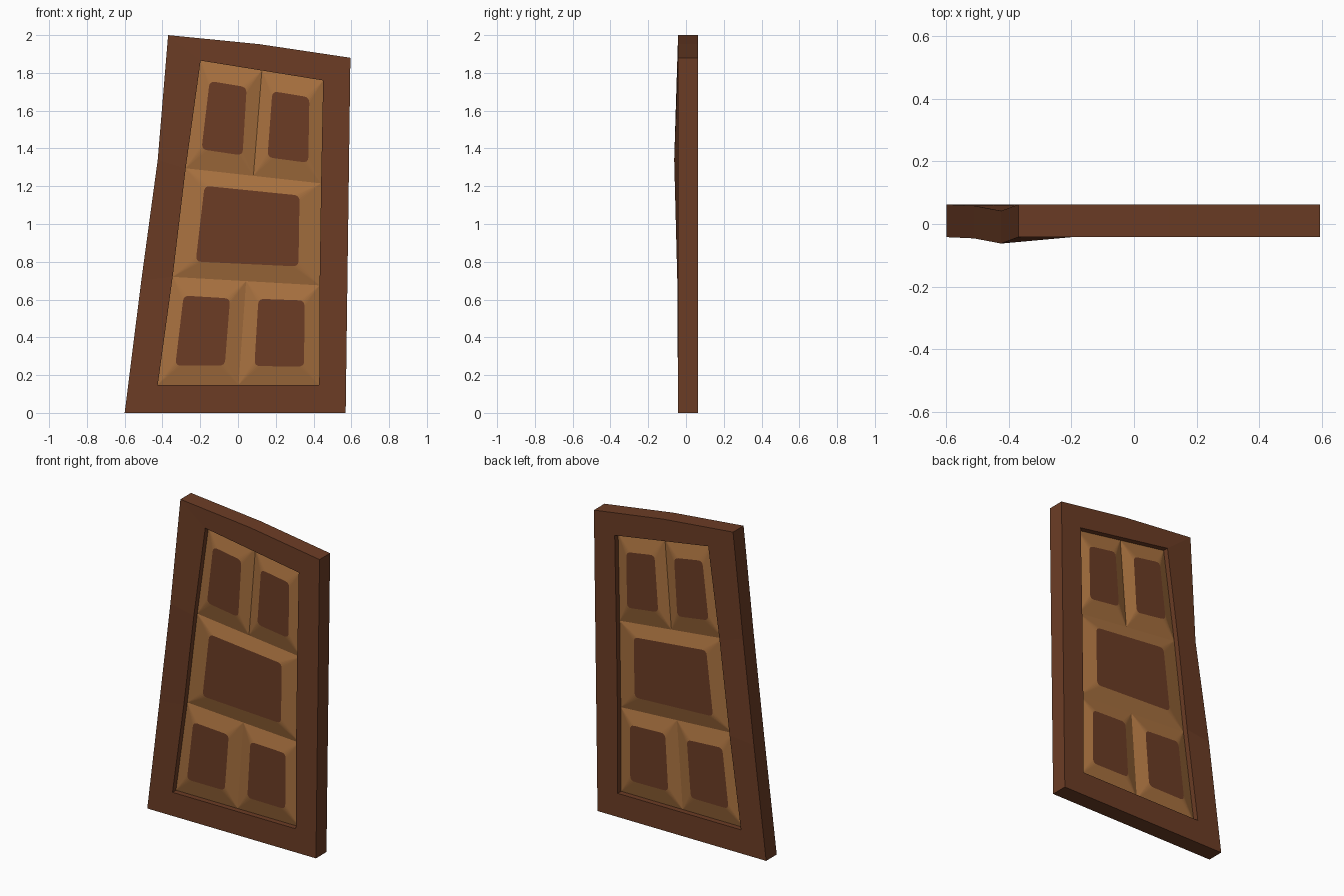
import bpy, bmesh
from mathutils import Vector

if "Cube" in bpy.data.objects:
    bpy.data.objects.remove(bpy.data.objects["Cube"])

FRONT, BACK = -0.042, 0.0625          # frame faces
MID = (FRONT + BACK) / 2
VALLEY, FIELD = 0.018, 0.042          # panel heights measured from the mid plane


def material(name, rgb):
    m = bpy.data.materials.new(name)
    m.diffuse_color = (*rgb, 1)
    m.use_nodes = True
    m.node_tree.nodes["Principled BSDF"].inputs["Base Color"].default_value = m.diffuse_color
    return m


dark = material("dark wood", (0.150, 0.046, 0.0185))
tan = material("tan wood", (0.392, 0.165, 0.050))


def finish(name, bm, mats):
    me = bpy.data.meshes.new(name)
    bm.to_mesh(me)
    bm.free()
    for m in mats:
        me.materials.append(m)
    ob = bpy.data.objects.new(name, me)
    bpy.context.collection.objects.link(ob)
    return ob


# Crooked grid of the panel area: left and right end of each row (x, z)
rows = [((-0.198, 1.865), (0.451, 1.760)), ((-0.277, 1.295), (0.440, 1.215)),
        ((-0.346, 0.720), (0.432, 0.675)), ((-0.425, 0.148), (0.430, 0.148))]
L = [Vector(r[0]) for r in rows]
R = [Vector(r[1]) for r in rows]
M = [(a + b) / 2 for a, b in zip(L, R)]

# Frame: outer loop (x, z, y shift) matched to the inner loop, left edge warped
outer = [(-0.37, 2.0, 0), (0.113, 1.952, 0), (0.595, 1.88, 0), (0.587, 1.27, 0),
         (0.579, 0.68, 0), (0.57, 0, 0), (-0.6, 0, 0), (-0.512, 0.70, -0.004),
         (-0.425, 1.34, -0.0205)]
inner = [L[0], M[0], R[0], R[1], R[2], R[3], L[3], L[2], L[1]]
bm = bmesh.new()
loops = []
for y in (FRONT, BACK):
    loops.append([bm.verts.new((x, y + s, z)) for x, z, s in outer])
    loops.append([bm.verts.new((p.x, y, p.y)) for p in inner])
fo, fi, bo, bi = loops
n = len(outer)
for a, b in ((fo, fi), (fi, bi), (bi, bo), (bo, fo)):
    for i in range(n):
        j = (i + 1) % n
        bm.faces.new((a[i], a[j], b[j], b[i]))
bmesh.ops.recalc_face_normals(bm, faces=bm.faces)
finish("door_frame", bm, [dark])


def rounded(quad, r=0.03, steps=4):
    """One list of arc points for each corner of the quad."""
    arcs = []
    for i, p in enumerate(quad):
        a = p + (quad[i - 1] - p).normalized() * r
        b = p + (quad[(i + 1) % 4] - p).normalized() * r
        arcs.append([a * (1 - t) ** 2 + p * 2 * t * (1 - t) + b * t ** 2
                     for t in (k / steps for k in range(steps + 1))])
    return arcs


def raised_panel(name, cell, field):
    """Sloped border rising to a flat dark field, on both door faces."""
    bm = bmesh.new()
    for side in (-1, 1):
        base = [bm.verts.new((p.x, MID + side * VALLEY, p.y)) for p in cell]
        arcs = [[bm.verts.new((p.x, MID + side * FIELD, p.y)) for p in arc]
                for arc in rounded([Vector(p) for p in field])]
        faces = [bm.faces.new([v for arc in arcs for v in arc])]
        faces[0].material_index = 1
        for i in range(4):
            j = (i + 1) % 4
            faces.append(bm.faces.new((base[i], base[j], arcs[j][0], arcs[i][-1])))
            for u, v in zip(arcs[i], arcs[i][1:]):
                faces.append(bm.faces.new((base[i], u, v)))
        for f in faces:
            f.normal_update()
            if f.normal.y * side < 0:
                f.normal_flip()
    finish(name, bm, [tan, dark])


# Five raised panels
raised_panel("upper_left_panel", [L[0], M[0], M[1], L[1]],
             [(-0.150, 1.757), (0.046, 1.724), (0.024, 1.363), (-0.193, 1.395)])
raised_panel("upper_right_panel", [M[0], R[0], R[1], M[1]],
             [(0.182, 1.703), (0.378, 1.671), (0.372, 1.324), (0.156, 1.353)])
raised_panel("middle_panel", [L[1], R[1], R[2], L[2]],
             [(-0.177, 1.202), (0.326, 1.151), (0.320, 0.775), (-0.224, 0.801)])
raised_panel("lower_left_panel", [L[2], M[2], M[3], L[3]],
             [(-0.288, 0.621), (-0.042, 0.606), (-0.070, 0.250), (-0.332, 0.250)])
raised_panel("lower_right_panel", [M[2], R[2], R[3], M[3]],
             [(0.108, 0.604), (0.352, 0.595), (0.350, 0.245), (0.087, 0.248)])
